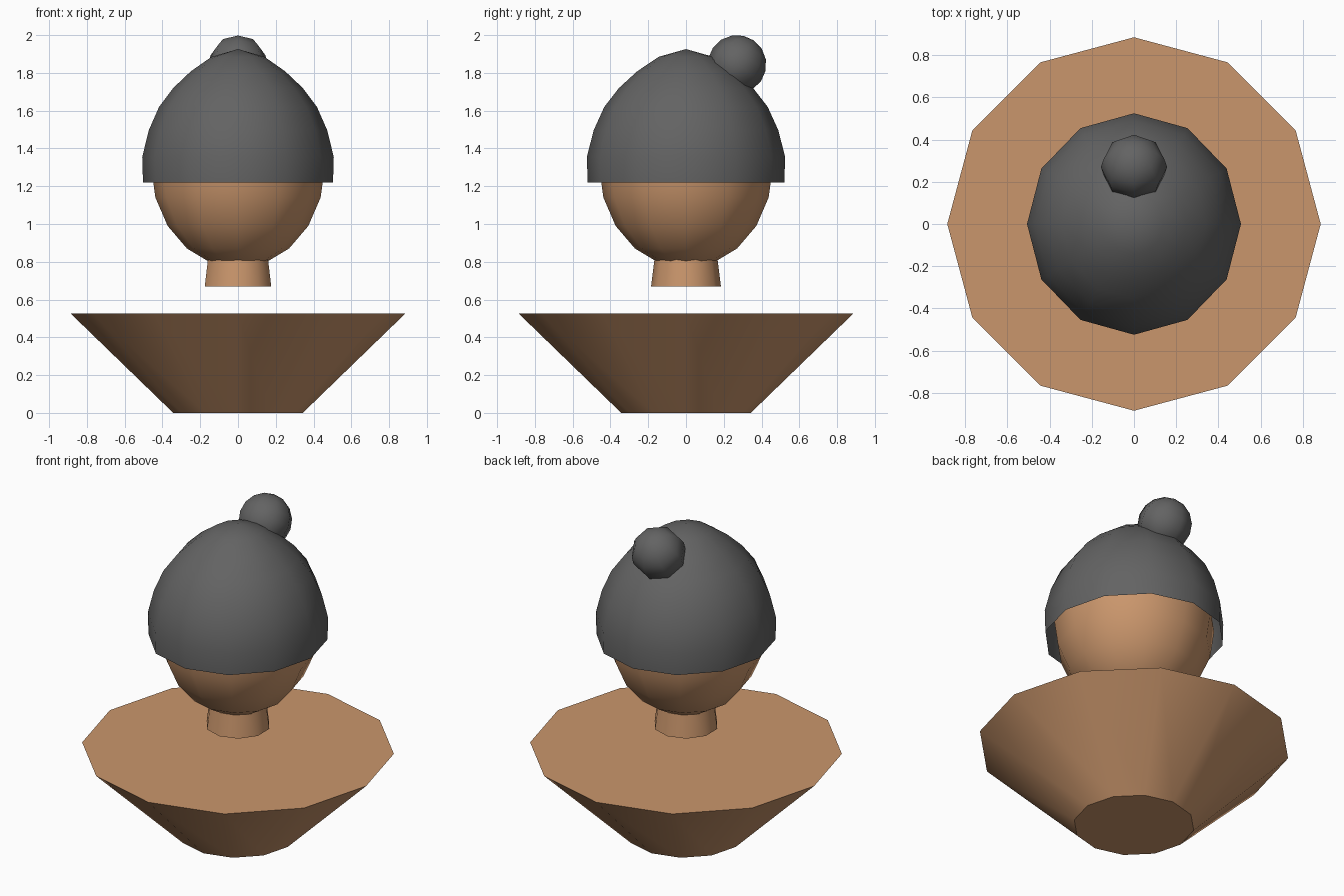
import bpy, math

if "Cube" in bpy.data.objects:
    bpy.data.objects.remove(bpy.data.objects["Cube"])


def material(name, color):
    m = bpy.data.materials.new(name)
    m.diffuse_color = (*color, 1.0)
    m.use_nodes = True
    m.node_tree.nodes["Principled BSDF"].inputs["Base Color"].default_value = m.diffuse_color
    return m


skin = material("tan skin", (0.59, 0.305, 0.15))
wool = material("dark grey wool", (0.125, 0.125, 0.125))


def finish(obj, name, mat, angle=60):
    obj.name = name
    obj.data.materials.append(mat)
    bpy.ops.object.select_all(action='DESELECT')
    obj.select_set(True)
    bpy.context.view_layer.objects.active = obj
    bpy.ops.object.shade_smooth_by_angle(angle=math.radians(angle))
    return obj


def frustum(name, sides, r1, r2, z1, z2, mat):
    bpy.ops.mesh.primitive_cone_add(vertices=sides, radius1=r1, radius2=r2,
                                    depth=z2 - z1, location=(0, 0, (z1 + z2) / 2))
    return finish(bpy.context.object, name, mat, 40)


def ball(name, segments, rings, loc, scale, tilt, mat):
    bpy.ops.mesh.primitive_uv_sphere_add(segments=segments, ring_count=rings, radius=1,
                                         location=loc, rotation=(tilt, 0, 0))
    obj = bpy.context.object
    obj.scale = scale
    return finish(obj, name, mat)


def lathe(name, profile, sides, y_scale, mat):
    # open shell: rings of the profile, closed by one pole at the top
    verts, faces = [], []
    for r, z in profile[:-1]:
        for i in range(sides):
            a = 2 * math.pi * i / sides
            verts.append((r * math.cos(a), r * y_scale * math.sin(a), z))
    verts.append((0, 0, profile[-1][1]))
    n = len(profile) - 1
    for k in range(n):
        for i in range(sides):
            a, b = k * sides + i, k * sides + (i + 1) % sides
            if k < n - 1:
                faces.append((a, b, b + sides, a + sides))
            else:
                faces.append((a, b, len(verts) - 1))
    mesh = bpy.data.meshes.new(name)
    mesh.from_pydata(verts, [], faces)
    obj = bpy.data.objects.new(name, mesh)
    bpy.context.collection.objects.link(obj)
    return finish(obj, name, mat)


# Body, neck and head
frustum("body", 12, 0.343, 0.885, 0.0, 0.525, skin)
frustum("neck", 10, 0.185, 0.16, 0.67, 0.87, skin)
ball("head", 12, 10, (0, 0, 1.307), (0.46, 0.46, 0.54), 0, skin)

# Knitted hat, open at the bottom
hat_profile = [(0.503, 1.22), (0.507, 1.355), (0.472, 1.497), (0.418, 1.62),
               (0.343, 1.72), (0.25, 1.808), (0.14, 1.885), (0, 1.926)]
lathe("hat", hat_profile, 12, 1.035, wool)

# Pompom, tilted toward the back of the hat
ball("pompom", 8, 8, (0, 0.27, 1.845), (0.157, 0.155, 0.155), math.radians(-35), wool)
